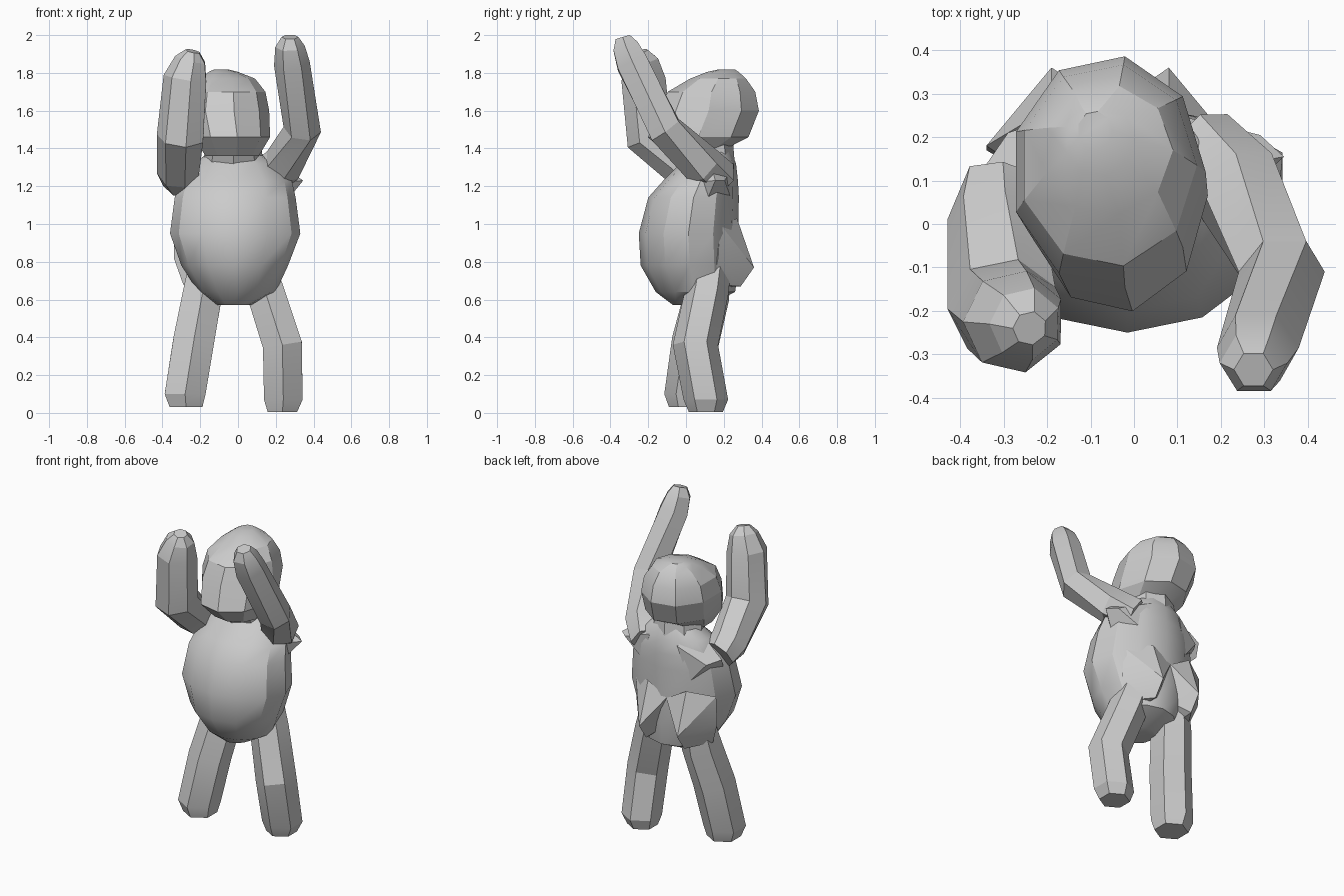
import bpy, bmesh, math
from mathutils import Vector

cube = bpy.data.objects.get("Cube")
if cube:
    bpy.data.objects.remove(cube, do_unlink=True)

grey = bpy.data.materials.new("plain_grey")
grey.use_nodes = True
grey.diffuse_color = (0.6, 0.6, 0.6, 1)
grey.node_tree.nodes["Principled BSDF"].inputs["Base Color"].default_value = (0.6, 0.6, 0.6, 1)


def finish(name, bm, angle):
    bmesh.ops.recalc_face_normals(bm, faces=bm.faces)
    mesh = bpy.data.meshes.new(name)
    bm.to_mesh(mesh)
    bm.free()
    mesh.materials.append(grey)
    obj = bpy.data.objects.new(name, mesh)
    bpy.context.collection.objects.link(obj)
    bpy.ops.object.select_all(action='DESELECT')
    obj.select_set(True)
    bpy.context.view_layer.objects.active = obj
    bpy.ops.object.shade_smooth_by_angle(angle=math.radians(angle))


def skin(name, rings, angle):
    """Join rings of points into a closed surface."""
    bm = bmesh.new()
    loops = [[bm.verts.new(p) for p in ring] for ring in rings]
    n = len(loops[0])
    for a, b in zip(loops, loops[1:]):
        for i in range(n):
            j = (i + 1) % n
            bm.faces.new((a[i], a[j], b[j], b[i]))
    bm.faces.new(loops[0])
    bm.faces.new(loops[-1])
    finish(name, bm, angle)


def loft(name, levels, sides, angle):
    """Level ellipses given as z, x min, x max, y min, y max."""
    rings = []
    for z, x0, x1, y0, y1 in levels:
        rings.append([((x0 + x1) / 2 + (x1 - x0) / 2 * math.cos(t),
                       (y0 + y1) / 2 + (y1 - y0) / 2 * math.sin(t), z)
                      for t in (math.tau * i / sides for i in range(sides))])
    skin(name, rings, angle)


def limb(name, stops, sides=6, turn=0.0, level_end=False):
    """Tube through stops given as centre and radius, mitred at each bend."""
    pts = [Vector(c) for c, r in stops]
    rings = []
    for k, (c, r) in enumerate(stops):
        before = (pts[k] - pts[max(k - 1, 0)]).normalized()
        after = (pts[min(k + 1, len(pts) - 1)] - pts[k]).normalized()
        d = (before + after).normalized()
        if level_end and k >= len(stops) - 2:
            d = Vector((0, 0, -1))
        u = d.cross(Vector((0, 1, 0.01))).normalized()
        v = d.cross(u)
        rings.append([pts[k] + r * (u * math.cos(t) + v * math.sin(t))
                      for t in (math.tau * (i + turn) / sides for i in range(sides))])
    skin(name, rings, 18)


def wedge(name, points):
    bm = bmesh.new()
    for p in points:
        bm.verts.new(p)
    bmesh.ops.convex_hull(bm, input=bm.verts)
    finish(name, bm, 25)


# Round torso with a heavy belly
loft("torso", [
    (0.572, -0.11, 0.07, -0.07, 0.12),
    (0.64, -0.21, 0.20, -0.16, 0.26),
    (0.78, -0.30, 0.265, -0.24, 0.28),
    (0.95, -0.36, 0.33, -0.25, 0.275),
    (1.14, -0.335, 0.305, -0.20, 0.28),
    (1.23, -0.31, 0.285, -0.12, 0.275),
    (1.32, -0.24, 0.21, -0.03, 0.265),
    (1.38, -0.15, 0.11, 0.03, 0.24),
], 12, 30)

# Neck and backward tilted head
loft("neck", [(1.30, -0.19, 0.14, -0.02, 0.26), (1.42, -0.17, 0.12, -0.08, 0.25)], 8, 20)
loft("head", [
    (1.36, -0.18, 0.11, -0.10, 0.14),
    (1.46, -0.25, 0.17, -0.205, 0.335),
    (1.60, -0.285, 0.165, -0.15, 0.39),
    (1.70, -0.265, 0.145, -0.10, 0.37),
    (1.77, -0.21, 0.09, 0.02, 0.32),
    (1.805, -0.16, 0.0, 0.11, 0.28),
    (1.818, -0.13, -0.05, 0.17, 0.26),
], 9, 24)

# Raised arms
limb("left_arm", [
    ((0.14, 0.18, 1.24), 0.105), ((0.235, 0.09, 1.31), 0.11),
    ((0.34, -0.11, 1.50), 0.10), ((0.285, -0.285, 1.85), 0.095),
    ((0.275, -0.32, 1.94), 0.078), ((0.275, -0.335, 1.99), 0.045)])
limb("right_arm", [
    ((-0.30, 0.09, 1.23), 0.10), ((-0.315, 0.01, 1.28), 0.115),
    ((-0.30, -0.195, 1.465), 0.13), ((-0.275, -0.225, 1.77), 0.12),
    ((-0.25, -0.23, 1.87), 0.085), ((-0.24, -0.24, 1.915), 0.04)], 7)

# Bent legs
limb("left_leg", [
    ((0.10, 0.13, 0.78), 0.11), ((0.145, 0.11, 0.64), 0.115),
    ((0.235, 0.05, 0.36), 0.12), ((0.24, 0.105, 0.07), 0.118),
    ((0.235, 0.105, 0.005), 0.09)], 6, 0.5, True)
limb("right_leg", [
    ((-0.17, 0.14, 0.80), 0.10), ((-0.19, 0.11, 0.62), 0.12),
    ((-0.235, 0.05, 0.38), 0.125), ((-0.28, 0.01, 0.10), 0.125),
    ((-0.275, 0.01, 0.03), 0.10)], 6, 0.5, True)

# Broad pointed folds on the seat, meeting behind and running out to the hips
for name, x, side in (("left_seat_fold", 0.08, 1), ("right_seat_fold", -0.19, -1)):
    wedge(name, [(x, 0.36, 0.77), (-0.05, 0.27, 0.95), (x, 0.27, 1.03),
                 (x + side * 0.15, 0.18, 1.0), (x + side * 0.15, 0.17, 0.82),
                 (x, 0.29, 0.67), (x + side * 0.10, 0.14, 0.68), (x, 0.08, 0.66),
                 (x - side * 0.10, 0.2, 0.75)])

# Folds where the sleeves meet the back of the shoulders
wedge("left_shoulder_fold", [(0.345, 0.155, 1.23), (0.29, 0.205, 1.23), (0.16, 0.12, 1.36),
                             (0.20, 0.02, 1.22), (0.08, 0.255, 1.32), (0.24, 0.10, 1.10),
                             (0.13, 0.24, 1.13)])
wedge("right_shoulder_fold", [(-0.345, 0.13, 1.22), (-0.29, 0.21, 1.20), (-0.18, 0.12, 1.36),
                              (-0.12, 0.265, 1.30), (-0.30, 0.04, 1.10), (-0.19, 0.235, 1.08)])
